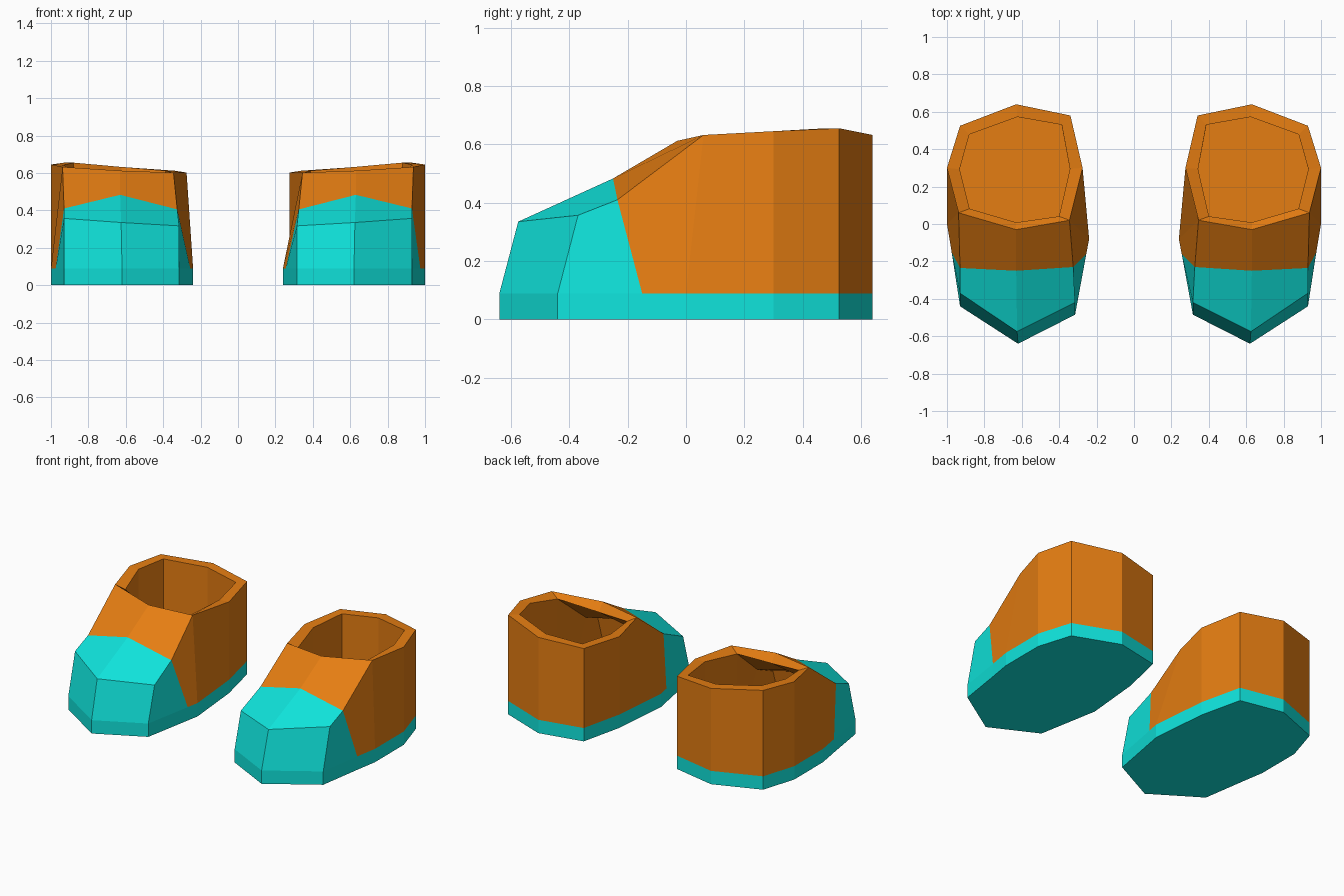
import bpy
import bmesh

cube = bpy.data.objects.get("Cube")
if cube:
    bpy.data.objects.remove(cube, do_unlink=True)


def make_material(name, color):
    mat = bpy.data.materials.new(name)
    mat.use_nodes = True
    mat.diffuse_color = color
    mat.node_tree.nodes["Principled BSDF"].inputs["Base Color"].default_value = color
    return mat


ORANGE, TEAL = 0, 1
materials = [make_material("orange leather", (0.78, 0.205, 0.006, 1)),
             make_material("teal rubber", (0.005, 0.78, 0.72, 1))]

# Outline of the sole, counter-clockwise from the toe
SOLE = {"toe": (0.62, -0.64), "outer_toe": (0.93, -0.44), "outer_seam": (0.975, -0.15),
        "outer_mid": (1.0, 0.0), "outer": (1.0, 0.30), "outer_heel": (0.93, 0.525),
        "heel": (0.63, 0.64), "inner_heel": (0.34, 0.58), "inner": (0.275, 0.30),
        "inner_mid": (0.24, -0.08), "inner_seam": (0.255, -0.16), "inner_toe": (0.315, -0.485)}
SOLE_HEIGHT = 0.088

# Top edge of the toe cap, instep seam and ankle opening
CAP = {"toe": (0.625, -0.575, 0.335), "outer_toe": (0.93, -0.37, 0.357),
       "inner_toe": (0.315, -0.42, 0.317)}
SEAM = {"toe": (0.63, -0.25, 0.483), "outer_seam": (0.93, -0.235, 0.41),
        "inner_seam": (0.325, -0.23, 0.405)}
RIM = {"toe": (0.63, -0.03, 0.612), "outer_mid": (0.938, 0.06, 0.632),
       "outer": (1.0, 0.30, 0.645), "outer_heel": (0.93, 0.525, 0.655),
       "heel": (0.63, 0.64, 0.632), "inner_heel": (0.34, 0.58, 0.612),
       "inner": (0.275, 0.30, 0.602), "inner_mid": (0.345, 0.02, 0.602)}


def build_shoe(name, side):
    bm = bmesh.new()

    def ring(points):
        return {k: bm.verts.new((side * p[0], p[1], p[2])) for k, p in points.items()}

    base = ring({k: (x, y, 0) for k, (x, y) in SOLE.items()})
    welt = ring({k: (x, y, SOLE_HEIGHT) for k, (x, y) in SOLE.items()})
    cap, seam, rim = ring(CAP), ring(SEAM), ring(RIM)

    def face(verts, color):
        bm.faces.new(verts if side > 0 else verts[::-1]).material_index = color

    # Sole and its side band
    names = list(SOLE)
    face([base[n] for n in reversed(names)], TEAL)
    for a, b in zip(names, names[1:] + names[:1]):
        face([base[a], base[b], welt[b], welt[a]], TEAL)

    # Toe cap: front, top and cheeks
    for a, b in (("toe", "outer"), ("inner", "toe")):
        low_a, low_b = [n if n == "toe" else n + "_toe" for n in (a, b)]
        top_a, top_b = [n if n == "toe" else n + "_seam" for n in (a, b)]
        rim_a, rim_b = [n if n == "toe" else n + "_mid" for n in (a, b)]
        face([welt[low_a], welt[low_b], cap[low_b], cap[low_a]], TEAL)
        face([cap[low_a], cap[low_b], seam[top_b], seam[top_a]], TEAL)
        face([seam[top_a], seam[top_b], rim[rim_b], rim[rim_a]], ORANGE)
    face([welt["outer_toe"], welt["outer_seam"], seam["outer_seam"], cap["outer_toe"]], TEAL)
    face([welt["inner_seam"], welt["inner_toe"], cap["inner_toe"], seam["inner_seam"]], TEAL)

    # Ankle walls
    face([welt["outer_seam"], welt["outer_mid"], rim["outer_mid"], seam["outer_seam"]], ORANGE)
    face([welt["inner_mid"], welt["inner_seam"], seam["inner_seam"], rim["inner_mid"]], ORANGE)
    walls = list(RIM)[1:]
    for a, b in zip(walls, walls[1:]):
        face([welt[a], welt[b], rim[b], rim[a]], ORANGE)

    mesh = bpy.data.meshes.new(name)
    bm.to_mesh(mesh)
    bm.free()
    for mat in materials:
        mesh.materials.append(mat)
    obj = bpy.data.objects.new(name, mesh)
    bpy.context.collection.objects.link(obj)

    # Wall thickness with an orange lining
    shell = obj.modifiers.new("wall thickness", "SOLIDIFY")
    shell.thickness = 0.068
    shell.offset = -1
    shell.material_offset = -1


build_shoe("left_shoe", 1)
build_shoe("right_shoe", -1)
